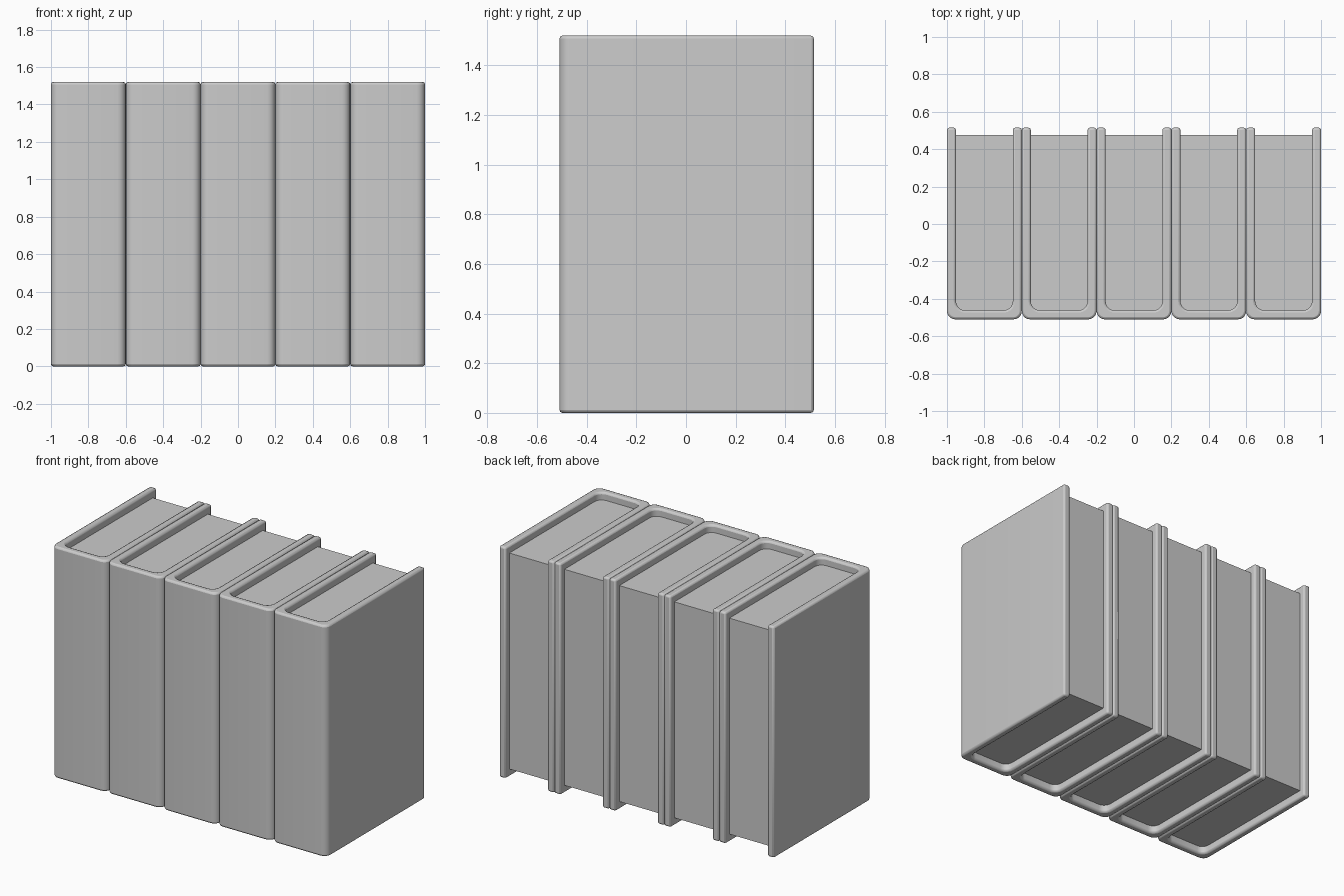
import bpy, bmesh, math

old = bpy.data.objects.get("Cube")
if old:
    bpy.data.objects.remove(old, do_unlink=True)

HEIGHT, PITCH, HALF = 1.52, 0.4, 0.2
FRONT, BACK, PAGE_BACK = -0.51, 0.515, 0.475
BOARD, LIP = 0.048, 0.05

grey = bpy.data.materials.new("plain grey")
grey.use_nodes = True
grey.diffuse_color = (0.6, 0.6, 0.6, 1)
grey.node_tree.nodes["Principled BSDF"].inputs["Base Color"].default_value = (0.6, 0.6, 0.6, 1)


def u_path(half, front, back, radius, steps=5):
    """Rounded U outline, open towards the back, from left to right."""
    arc = [(half - radius + radius * math.cos(a), front + radius - radius * math.sin(a))
           for a in (math.pi / 2 * i / steps for i in range(steps + 1))]
    side = [(half, back)] + arc
    return side + [(-x, y) for x, y in reversed(side)]


def extrude_outline(name, outline, bottom, top, x, bevel=0):
    bm = bmesh.new()
    face = bm.faces.new([bm.verts.new((px, py, bottom)) for px, py in outline])
    result = bmesh.ops.extrude_face_region(bm, geom=[face])
    moved = [v for v in result["geom"] if isinstance(v, bmesh.types.BMVert)]
    bmesh.ops.translate(bm, verts=moved, vec=(0, 0, top - bottom))
    bmesh.ops.recalc_face_normals(bm, faces=bm.faces)
    mesh = bpy.data.meshes.new(name)
    bm.to_mesh(mesh)
    bm.free()
    mesh.materials.append(grey)
    obj = bpy.data.objects.new(name, mesh)
    obj.location.x = x
    bpy.context.collection.objects.link(obj)
    if bevel:
        mod = obj.modifiers.new("soft edges", "BEVEL")
        mod.width = bevel
        mod.segments = 2
        mod.limit_method = "ANGLE"
        mod.angle_limit = math.radians(40)
    bpy.ops.object.select_all(action="DESELECT")
    obj.select_set(True)
    bpy.context.view_layer.objects.active = obj
    bpy.ops.object.shade_smooth_by_angle(angle=math.radians(50))
    return obj


# Cover wraps the spine and both boards
outer = u_path(HALF, FRONT, BACK, 0.045)
inner = u_path(HALF - BOARD, FRONT + BOARD, BACK, 0.05)
cover_outline = outer + inner[::-1]

# Page block fills the cover, set back from its open edges
page_outline = u_path(HALF - BOARD + 0.002, FRONT + BOARD - 0.002, PAGE_BACK, 0.05)

# Row of five matching books
for i in range(5):
    x = (i - 2) * PITCH
    extrude_outline(f"book_cover_{i + 1}", cover_outline, 0, HEIGHT, x, 0.012)
    extrude_outline(f"book_pages_{i + 1}", page_outline, LIP, HEIGHT - LIP, x)
